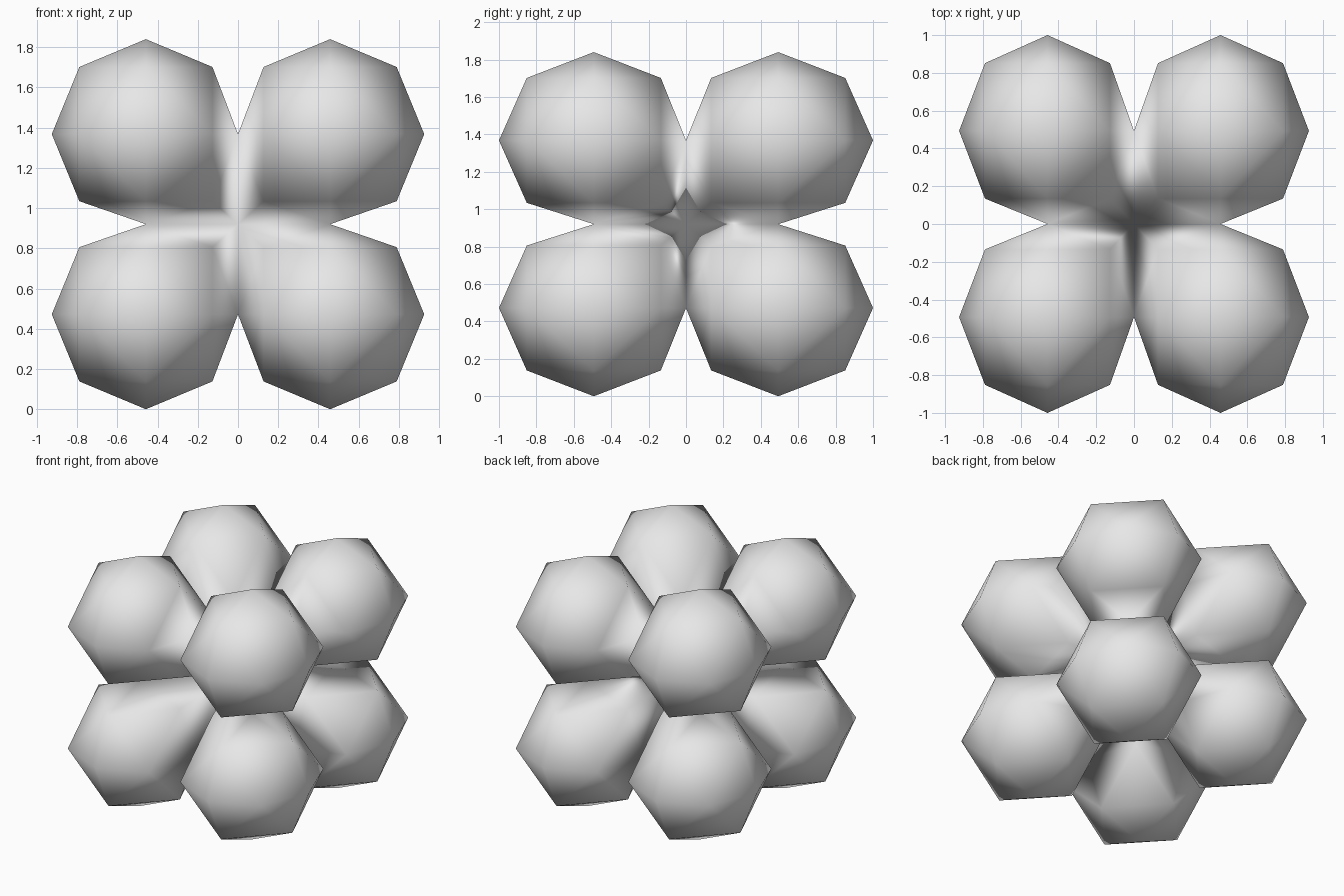
import bpy, bmesh
from itertools import product
from mathutils import Vector

if "Cube" in bpy.data.objects:
    bpy.data.objects.remove(bpy.data.objects["Cube"])

CENTRE = Vector((0.458, 0.493, 0.448))   # offset of each ball from the middle
RADIUS = Vector((0.468, 0.507, 0.472))   # half size of each ball
MIDDLE_Z = 0.92

grey = bpy.data.materials.new("light_grey")
grey.diffuse_color = (0.8, 0.8, 0.8, 1)
grey.use_nodes = True
grey.node_tree.nodes["Principled BSDF"].inputs["Base Color"].default_value = grey.diffuse_color

bm = bmesh.new()


def place(p, side):
    """Ball coordinates to world; tips that reach a neighbour stop on the shared plane."""
    return [side[i] * max(0, CENTRE[i] + p[i] * RADIUS[i]) for i in range(3)]


def add_face(points, side, flip):
    verts = [bm.verts.new(place(p, side)) for p in points]
    bm.faces.new(verts[::-1] if flip else verts)


# Eight faceted balls, one per cube corner (in each, + points outwards)
for side in product((-1, 1), repeat=3):
    for octant in product((-1, 1), repeat=3):
        x, y, z = (Vector([octant[i] if i == k else 0 for i in range(3)]) for k in range(3))
        xy, yz, zx = (x + y).normalized(), (y + z).normalized(), (z + x).normalized()
        flip = side[0] * side[1] * side[2] * octant[0] * octant[1] * octant[2] < 0
        if sum(octant) == -3:
            # inner side: a fan drawn in to the common middle point
            ring = [x, xy, y, yz, z, zx]
            core = Vector((-1, -1, -1))
            tris = [(ring[i], ring[(i + 1) % 6], core) for i in range(6)]
        else:
            tris = [(x, xy, zx), (y, yz, xy), (z, zx, yz), (xy, yz, zx)]
        for tri in tris:
            add_face(tri, side, flip)

# Weld the balls where they touch and shade smoothly
bmesh.ops.remove_doubles(bm, verts=bm.verts[:], dist=0.001)
bmesh.ops.translate(bm, verts=bm.verts[:], vec=(0, 0, MIDDLE_Z))
for f in bm.faces:
    f.smooth = True

mesh = bpy.data.meshes.new("ball_cluster")
bm.to_mesh(mesh)
bm.free()
mesh.materials.append(grey)
cluster = bpy.data.objects.new("ball_cluster", mesh)
bpy.context.collection.objects.link(cluster)
